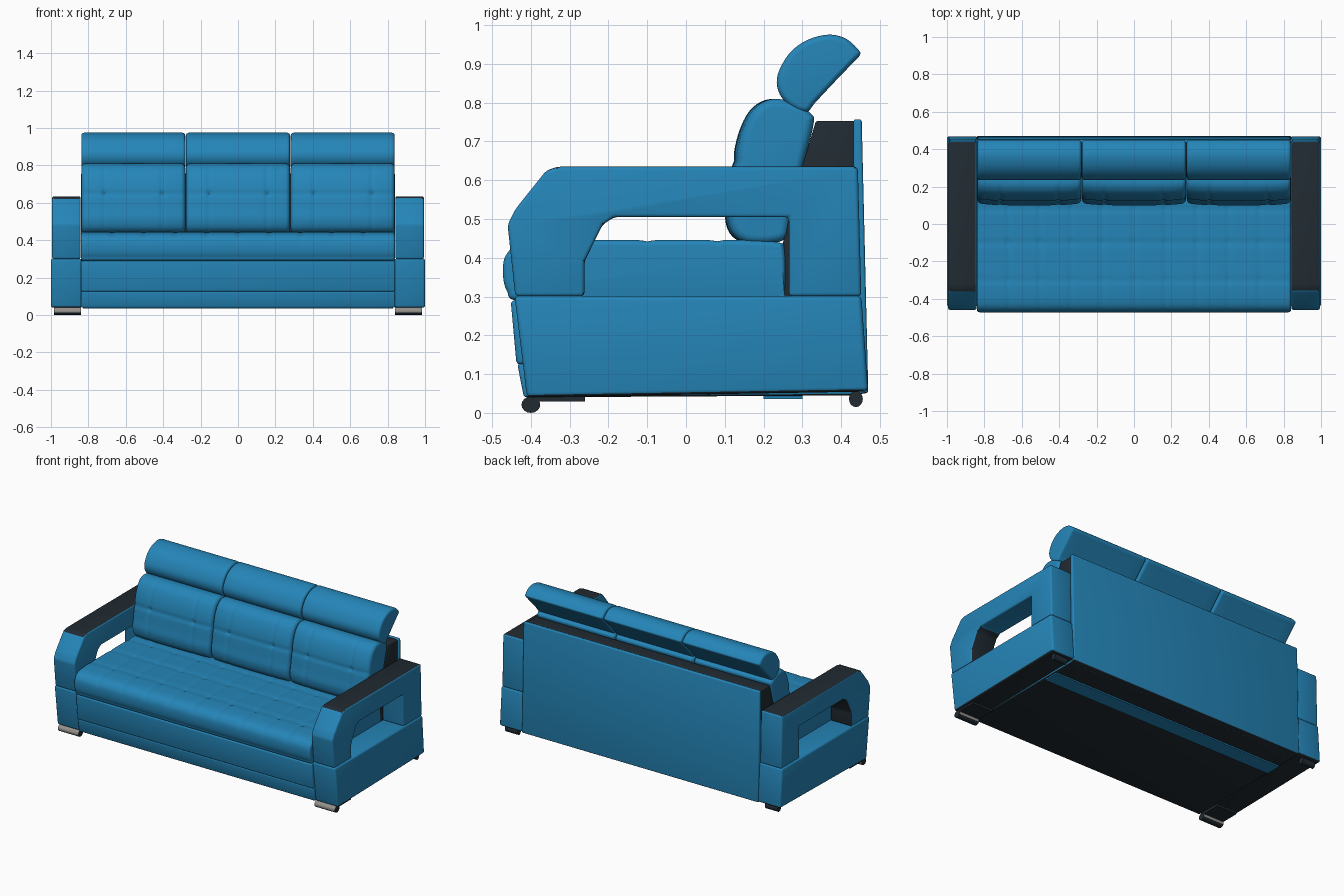
import bpy, bmesh, math
from mathutils import Vector

cube = bpy.data.objects.get("Cube")
if cube:
    bpy.data.objects.remove(cube)


def material(name, rgb, rough=0.7):
    m = bpy.data.materials.new(name)
    m.use_nodes = True
    m.diffuse_color = (*rgb, 1)
    bsdf = m.node_tree.nodes["Principled BSDF"]
    bsdf.inputs["Base Color"].default_value = (*rgb, 1)
    bsdf.inputs["Roughness"].default_value = rough
    return m


BLUE = material("blue upholstery", (0.018, 0.235, 0.48))
DARK = material("dark panel", (0.015, 0.024, 0.032))
GREY = material("grey metal", (0.30, 0.28, 0.26))


def finish(name, bm, mats, angle=40):
    bmesh.ops.recalc_face_normals(bm, faces=bm.faces)
    me = bpy.data.meshes.new(name)
    bm.to_mesh(me)
    bm.free()
    for m in mats:
        me.materials.append(m)
    ob = bpy.data.objects.new(name, me)
    bpy.context.collection.objects.link(ob)
    bpy.ops.object.select_all(action="DESELECT")
    ob.select_set(True)
    bpy.context.view_layer.objects.active = ob
    bpy.ops.object.shade_smooth_by_angle(angle=math.radians(angle))
    return ob


def prism(name, outline, x0, x1, bevel=0.0, mats=(BLUE,), rule=None):
    """Side outline of (y, z) points pushed along x, with rounded edges."""
    bm = bmesh.new()
    face = bm.faces.new([bm.verts.new((x0, y, z)) for y, z in outline])
    new = bmesh.ops.extrude_face_region(bm, geom=[face])["geom"]
    bmesh.ops.translate(bm, vec=(x1 - x0, 0, 0),
                        verts=[v for v in new if isinstance(v, bmesh.types.BMVert)])
    bmesh.ops.recalc_face_normals(bm, faces=bm.faces)
    if rule:
        for f in bm.faces:
            f.material_index = rule(f.normal, f.calc_center_median())
    if bevel:
        bmesh.ops.bevel(bm, geom=bm.edges[:], offset=bevel, segments=3, profile=0.5,
                        affect="EDGES", clamp_overlap=True, material=-1)
    return finish(name, bm, mats)


def box(y0, y1, z0, z1):
    return [(y0, z0), (y1, z0), (y1, z1), (y0, z1)]


def smooth_loop(points, steps):
    """Closed Catmull-Rom curve through the points."""
    pts = [Vector(p) for p in points]
    n, out = len(pts), []
    for i in range(n):
        a, b, c, d = (pts[(i + k) % n] for k in (-1, 0, 1, 2))
        for s in range(steps):
            t = s / steps
            out.append(b + 0.5 * t * ((c - a) + t * ((2 * a - 5 * b + 4 * c - d)
                                                     + t * (3 * (b - c) + d - a))))
    return out


def cushion(name, outline, x0, x1, radius, tuft=None, sections=48, steps=8):
    """Soft loft of a side outline with rounded ends and stitched grooves."""
    loop = smooth_loop(outline, steps)
    n = len(loop)
    area = sum(loop[i - 1].cross(loop[i]) for i in range(n))
    normals = []
    for i in range(n):
        t = (loop[(i + 1) % n] - loop[i - 1]).normalized()
        normals.append(Vector((t.y, -t.x)) * math.copysign(1, area))
    ends = [radius * (1 - math.cos(k * math.pi / 12)) for k in range(6)]
    inner = x1 - x0 - 2 * radius
    xs = ([x0 + e for e in ends]
          + [x0 + radius + inner * k / sections for k in range(sections + 1)]
          + [x1 - e for e in reversed(ends)])
    bm = bmesh.new()
    rings = []
    for x in xs:
        e = max(0, radius - min(x - x0, x1 - x))
        shrink = radius - math.sqrt(max(0, radius ** 2 - e ** 2))
        ring = []
        for p, nrm in zip(loop, normals):
            d = shrink + (tuft(x, p.x, p.y, nrm) if tuft else 0)
            q = p - nrm * d
            ring.append(bm.verts.new((x, q.x, q.y)))
        rings.append(ring)
    for a, b in zip(rings, rings[1:]):
        for i in range(n):
            bm.faces.new((a[i - 1], a[i], b[i], b[i - 1]))
    bm.faces.new(rings[0])
    bm.faces.new(rings[-1])
    return finish(name, bm, [BLUE], 50)


def groove(v, lines, width):
    return max(math.exp(-((v - c) / width) ** 2) for c in lines)


# Arms: solid lower block, open upper frame, dark armrest top and inner pillar
def arm_colour(n, c):
    top = n.z > 0.9 and c.z > 0.6
    pillar = n.y > 0.3 and c.y < 0
    return 1 if top or pillar else 0


def underside(n, c):
    return 1 if n.z < -0.9 else 0


LOWER = [(-0.41, 0.04), (0.47, 0.055), (0.452, 0.302), (-0.442, 0.302)]
UPPER = [(-0.44, 0.30), (-0.46, 0.485), (-0.44, 0.525), (-0.36, 0.625), (-0.33, 0.635),
         (0.443, 0.635), (0.452, 0.30), (0.265, 0.30), (0.265, 0.505), (-0.185, 0.505),
         (-0.215, 0.485), (-0.262, 0.39), (-0.262, 0.30)]
for side, s in (("left", 1), ("right", -1)):
    prism(f"{side}_arm_lower", LOWER, s * 0.836, s * 1.0, 0.012, (BLUE, DARK), underside)
    prism(f"{side}_arm_frame", UPPER, s * 0.842, s * 0.994, 0.01, (BLUE, DARK), arm_colour)

    # Feet: long metal rollers at the front, small dark ones at the back
    for place, y, z, x0, x1, mats in (("front", -0.4, 0.021, 0.84, 0.985, (GREY, DARK)),
                                      ("back", 0.438, 0.036, 0.88, 0.97, (DARK, DARK))):
        r = 0.021
        ring = [(y + r * math.cos(a * math.pi / 8) * (1.15 if place == "front" else 0.85),
                 z + r * math.sin(a * math.pi / 8)) for a in range(16)]
        prism(f"{side}_{place}_foot", ring, s * x0, s * x1, 0, mats,
              lambda n, c: 1 if abs(n.x) > 0.9 or n.z < -0.6 else 0)
    prism(f"{side}_foot_plate", box(-0.39, -0.26, 0.03, 0.045), s * 0.84, s * 0.985, 0, (DARK,))

# Base: two upholstered bands between the arms
prism("base_lower_band", [(-0.418, 0.04), (0.44, 0.045), (0.44, 0.127), (-0.435, 0.127)],
      -0.84, 0.84, 0.008, (BLUE, DARK), underside)
prism("base_upper_band", [(-0.437, 0.125), (0.44, 0.125), (0.44, 0.29), (-0.452, 0.29)],
      -0.84, 0.84, 0.01)
prism("underside_strip", box(0.2, 0.3, 0.036, 0.046), -0.83, 0.83)


# Seat: one long cushion with a grid of shallow tufts on top
def seat_tuft(x, y, z, n):
    up = max(0, n.y)
    lines = [0.168 * k for k in range(-4, 5)]
    gx, gy = groove(x, lines, 0.014), groove(y, (-0.3, -0.1, 0.08), 0.014)
    return up * (0.004 * max(gx, gy) + 0.007 * gx * gy)


SEAT = [(-0.43, 0.288), (-0.462, 0.315), (-0.472, 0.36), (-0.465, 0.405), (-0.43, 0.435),
        (-0.35, 0.446), (-0.22, 0.446), (-0.1, 0.446), (0.02, 0.446), (0.14, 0.446),
        (0.235, 0.44), (0.255, 0.42), (0.255, 0.31), (0.235, 0.29), (0.0, 0.288), (-0.25, 0.288)]
cushion("seat_cushion", SEAT, -0.84, 0.84, 0.015, seat_tuft, 160)

# Back: dark frame with an upholstered rear panel
prism("back_frame", [(0.25, 0.29), (0.25, 0.44), (0.295, 0.62), (0.335, 0.753), (0.445, 0.753),
                     (0.445, 0.29)], -0.832, 0.832, 0.006, (DARK,))
prism("back_panel", [(0.432, 0.045), (0.47, 0.052), (0.453, 0.757), (0.432, 0.757)],
      -0.84, 0.84, 0.006, (BLUE, DARK), underside)

# Back cushions and headrests, three of each
BACK = [(0.16, 0.437), (0.115, 0.46), (0.1, 0.51), (0.108, 0.57), (0.118, 0.64), (0.135, 0.72),
        (0.165, 0.78), (0.21, 0.808), (0.27, 0.803), (0.322, 0.772), (0.328, 0.74),
        (0.3, 0.63), (0.27, 0.5), (0.25, 0.445)]
HEAD = [(0.31, 0.776), (0.27, 0.79), (0.24, 0.825), (0.236, 0.87), (0.265, 0.925),
        (0.31, 0.96), (0.365, 0.975), (0.41, 0.966), (0.443, 0.938), (0.448, 0.922),
        (0.425, 0.897), (0.38, 0.85), (0.335, 0.802)]
WIDTH = 0.56
for label, i in (("right", -1), ("middle", 0), ("left", 1)):
    mid = i * WIDTH

    def back_tuft(x, y, z, n):
        front = max(0, -n.x)
        gx = groove(x - mid, (-0.155, 0.155), 0.012)
        gz = groove(z, (0.65,), 0.012)
        side = abs(x - mid) / (WIDTH / 2)
        return front * (0.004 * max(gx, gz) + 0.012 * gx * gz + 0.012 * side ** 4)

    x0, x1 = mid - WIDTH / 2 + 0.002, mid + WIDTH / 2 - 0.002
    cushion(f"{label}_back_cushion", BACK, x0, x1, 0.022, back_tuft, 72)
    cushion(f"{label}_headrest", HEAD, x0, x1, 0.016, None, 8)
